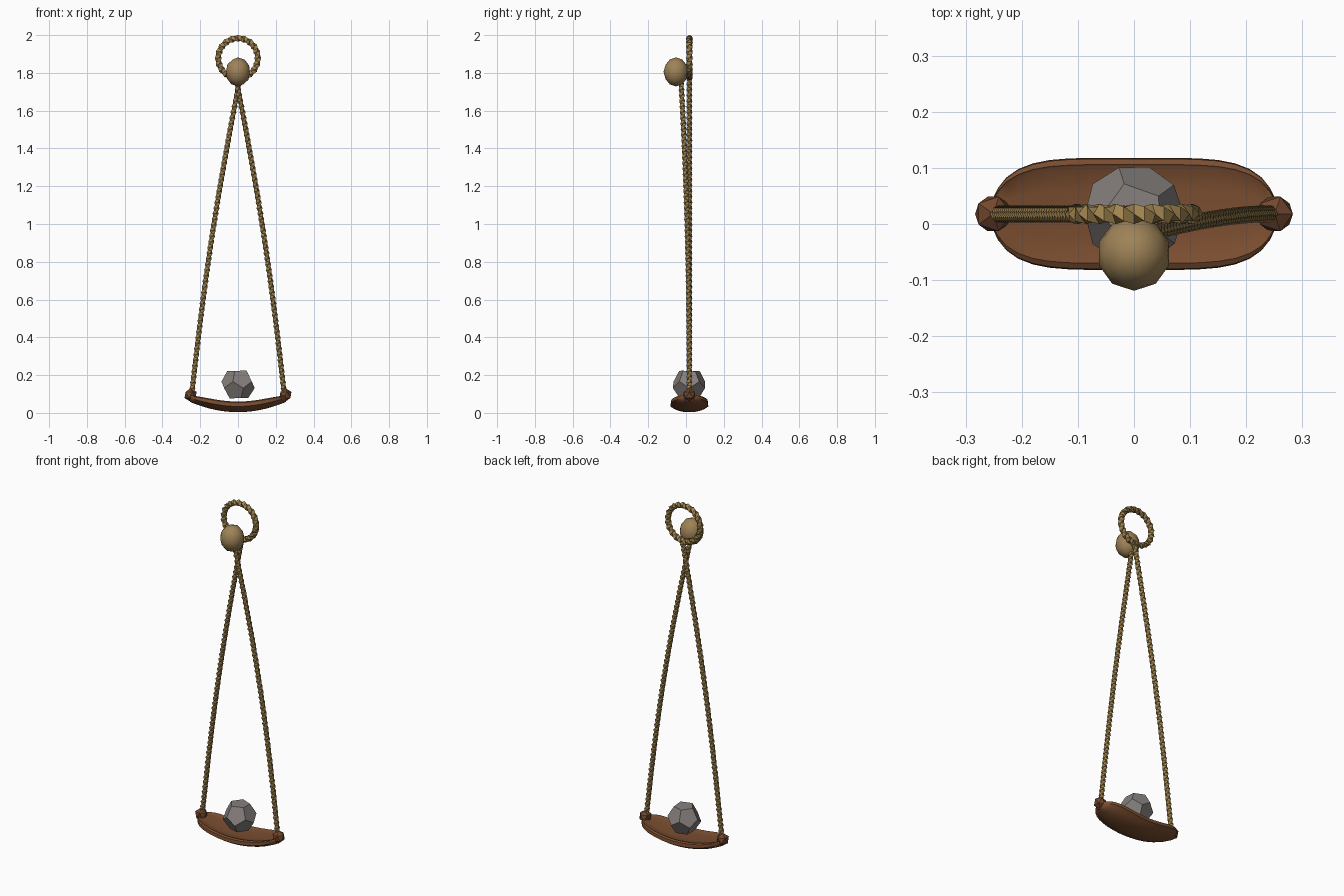
import bpy, bmesh, math, random
from mathutils import Vector, Matrix

if "Cube" in bpy.data.objects:
    bpy.data.objects.remove(bpy.data.objects["Cube"], do_unlink=True)

MID_Y = 0.018
random.seed(4)


def material(name, rgb):
    m = bpy.data.materials.new(name)
    m.use_nodes = True
    m.diffuse_color = (*rgb, 1)
    m.node_tree.nodes["Principled BSDF"].inputs["Base Color"].default_value = (*rgb, 1)
    return m


rope_tan = material("rope tan", (0.36, 0.235, 0.08))
knot_tan = material("knot tan", (0.34, 0.225, 0.095))
leather = material("leather brown", (0.195, 0.075, 0.029))
dark_leather = material("dark leather brown", (0.17, 0.063, 0.027))
stone_grey = material("stone grey", (0.24, 0.218, 0.205))


def finish(bm, name, mat, smooth=None):
    bmesh.ops.recalc_face_normals(bm, faces=bm.faces)
    mesh = bpy.data.meshes.new(name)
    bm.to_mesh(mesh)
    bm.free()
    mesh.materials.append(mat)
    ob = bpy.data.objects.new(name, mesh)
    bpy.context.collection.objects.link(ob)
    if smooth:
        bpy.ops.object.select_all(action="DESELECT")
        ob.select_set(True)
        bpy.context.view_layer.objects.active = ob
        bpy.ops.object.shade_smooth_by_angle(angle=math.radians(smooth))


def loft(bm, rings, closed=False):
    """Skin a list of equal-length point rings."""
    vs = [[bm.verts.new(p) for p in r] for r in rings]
    n = len(vs[0])
    for i in range(len(vs) if closed else len(vs) - 1):
        a, b = vs[i], vs[(i + 1) % len(vs)]
        for j in range(n):
            k = (j + 1) % n
            bm.faces.new((a[j], a[k], b[k], b[j]))
    if not closed:
        bm.faces.new(vs[0])
        bm.faces.new(vs[-1])


def twisted_rope(name, point, quarters, radius, closed=False):
    """Square cord twisted along point(t), two steps per quarter turn."""
    steps = quarters * 2
    rings = []
    for i in range(steps if closed else steps + 1):
        t = i / steps
        c = Vector(point(t))
        tangent = (Vector(point(t + 0.001)) - Vector(point(t - 0.001))).normalized()
        side = Vector((0, 1, 0))
        side = (side - tangent * side.dot(tangent)).normalized()
        other = tangent.cross(side)
        rings.append([c + radius * (side * math.cos(a) + other * math.sin(a))
                      for a in (i * math.pi / 4 + j * math.pi / 2 for j in range(4))])
    bm = bmesh.new()
    loft(bm, rings, closed)
    finish(bm, name, rope_tan)


def ball(name, mat, centre, radii, subdivisions, smooth=None):
    bm = bmesh.new()
    bmesh.ops.create_icosphere(bm, subdivisions=subdivisions, radius=1)
    bmesh.ops.transform(bm, verts=bm.verts, matrix=Matrix.Translation(centre) @
                        Matrix.Diagonal((*radii, 1)))
    finish(bm, name, mat, smooth)


# Finger loop
def circle(t):
    a = 2 * math.pi * t
    return (0.105 * math.cos(a), MID_Y, 1.878 + 0.105 * math.sin(a))


twisted_rope("finger_loop", circle, 20, 0.018, closed=True)


# Hanging cords that cross near the top; the left one swings forward to the knot
def cord(side, front):
    def point(t):
        x = side * (0.255 * (1 - t) - 0.01 + 0.02 * math.sin(math.pi * t))
        return (x, MID_Y - front * max(t, 0) ** 2.2, 0.1 + 1.67 * t)
    return point


twisted_rope("right_cord", cord(-1, 0), 56, 0.0155)
twisted_rope("left_cord", cord(1, 0.045), 56, 0.0155)

# Release knot
ball("release_knot", knot_tan, (0, -0.053, 1.805), (0.066, 0.066, 0.077), 2, 40)

# Cradle: dished strip that curves up towards both ends
rings = []
count = 20
for i in range(count + 1):
    x = -0.255 * math.cos(math.pi * i / count)
    u = abs(x) / 0.255
    w = 0.1 * max(1 - u ** 4.8, 0.07) ** 0.5
    lift = 0.004 + 0.055 * u ** 2
    depth = 1 - 0.4 * u ** 4
    section = [(y * w, 0.03 * abs(y) ** 2.6) for y in
               (-1, -0.8, -0.55, -0.28, 0, 0.28, 0.55, 0.8, 1)]
    section += [(0.98 * w, 0.05), (0.88 * w, 0.056), (0.84 * w, 0.053), (0.4 * w, 0.049),
                (-0.4 * w, 0.049), (-0.84 * w, 0.053), (-0.88 * w, 0.056), (-0.98 * w, 0.05)]
    rings.append([(x, MID_Y + y, lift + z * depth) for y, z in section])
bm = bmesh.new()
loft(bm, rings)
finish(bm, "cradle", leather, 35)

# Knots where the cords meet the cradle
for side, label in ((1, "left"), (-1, "right")):
    ball(label + "_cradle_knot", dark_leather, (side * 0.251, MID_Y, 0.095),
         (0.036, 0.036, 0.036), 1)

# Stone: roughly twelve-sided chunk with uneven corners
seed = bmesh.new()
bmesh.ops.create_icosphere(seed, subdivisions=1, radius=1)
bm = bmesh.new()
for f in seed.faces:
    corner = f.calc_center_median().normalized() * random.uniform(0.088, 0.094)
    bm.verts.new(corner + Vector((0, MID_Y, 0.149)))
seed.free()
bmesh.ops.convex_hull(bm, input=bm.verts[:])
bmesh.ops.dissolve_limit(bm, angle_limit=math.radians(9), verts=bm.verts[:], edges=bm.edges[:])
finish(bm, "stone", stone_grey)
